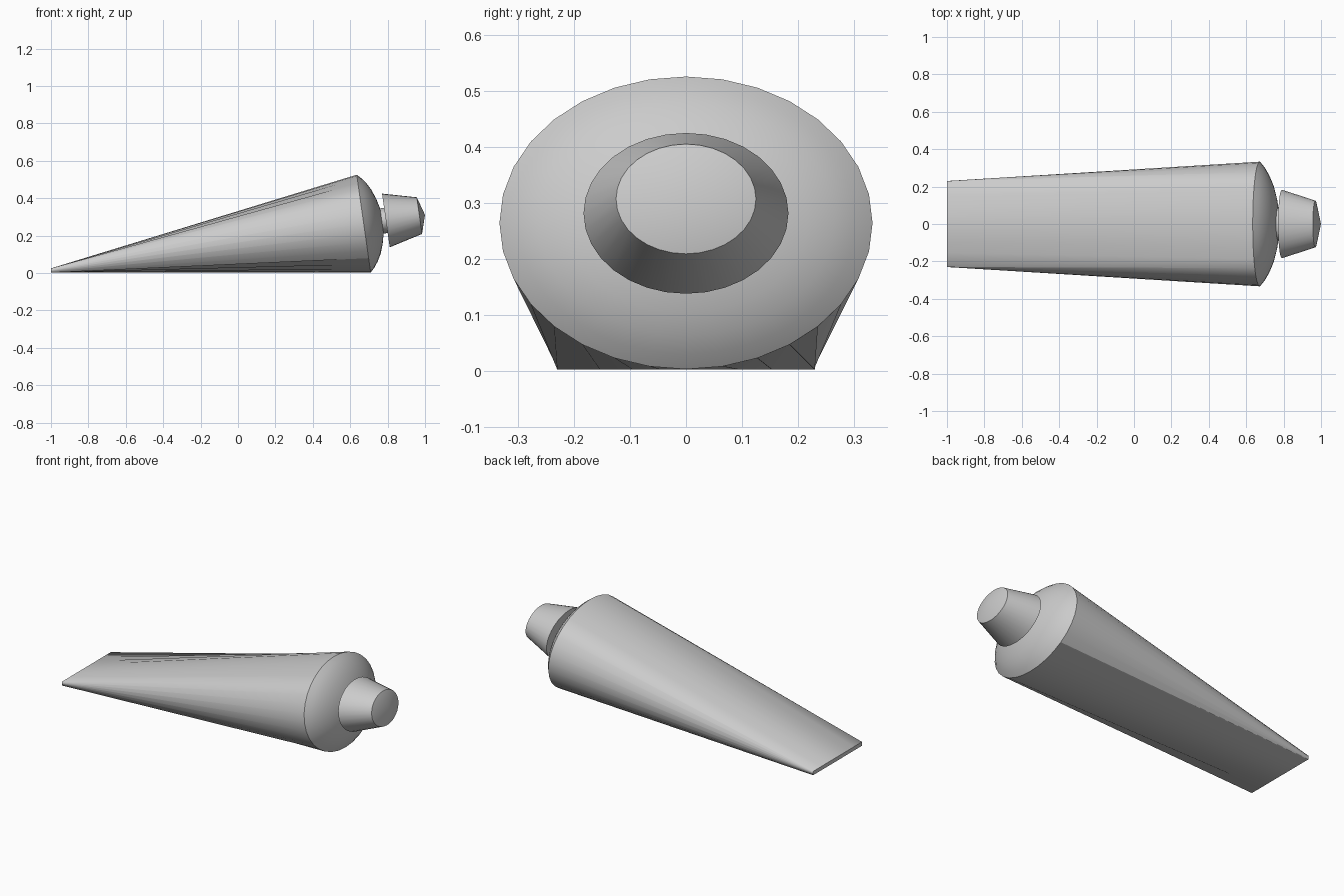
import bpy, bmesh
from math import sin, cos, pi, radians, hypot
from mathutils import Vector

if "Cube" in bpy.data.objects:
    bpy.data.objects.remove(bpy.data.objects["Cube"])

SIDES = 32
WIDE = 1.262                                # tube section is wider than tall
RIM = Vector((0.672, 0, 0.264))             # centre of the shoulder rim
AXIS = Vector((0.99, 0, 0.142)).normalized()
UP = Vector((-AXIS.z, 0, AXIS.x))
SIDE = Vector((0, 1, 0))
ANGLES = [2 * pi * i / SIDES for i in range(SIDES)]


def ring(t, r):
    """Oval section at distance t along the tilted axis."""
    return [RIM + AXIS * t + SIDE * (r * WIDE * sin(a)) + UP * (r * cos(a))
            for a in ANGLES]


def flat_end(x, half_width, z0, z1):
    """Thin rectangle with points matching those of an oval section."""
    pts = []
    for a in ANGLES:
        m = max(abs(sin(a)), abs(cos(a)))
        pts.append(Vector((x, half_width * sin(a) / m,
                           (z0 + z1) / 2 + (z1 - z0) / 2 * cos(a) / m)))
    return pts


def loft(name, rings, apex=None):
    bm = bmesh.new()
    loops = [[bm.verts.new(p) for p in r] for r in rings]
    for a, b in zip(loops, loops[1:]):
        for i in range(SIDES):
            j = (i + 1) % SIDES
            bm.faces.new((a[i], a[j], b[j], b[i]))
    bm.faces.new(loops[0])
    if apex is None:
        bm.faces.new(loops[-1])
    else:
        tip = bm.verts.new(apex)
        for i in range(SIDES):
            bm.faces.new((loops[-1][i], loops[-1][(i + 1) % SIDES], tip))
    bmesh.ops.recalc_face_normals(bm, faces=bm.faces)
    mesh = bpy.data.meshes.new(name)
    bm.to_mesh(mesh)
    bm.free()
    obj = bpy.data.objects.new(name, mesh)
    bpy.context.collection.objects.link(obj)
    bpy.ops.object.select_all(action='DESELECT')
    obj.select_set(True)
    bpy.context.view_layer.objects.active = obj
    bpy.ops.object.shade_smooth_by_angle(angle=radians(32))
    return obj


# Tube: crimped tail, full rim, domed shoulder and neck
shoulder = [(0, 0.264), (0.024, 0.24), (0.046, 0.21), (0.067, 0.172),
            (0.085, 0.122), (0.098, 0.068)]
loft("tube_body", [flat_end(-1, 0.23, 0.002, 0.025)]
     + [ring(t, r) for t, r in shoulder] + [ring(0.125, 0.068)])

# Tapered screw cap with a shallow pointed end
loft("cap", [ring(0.12, 0.145), ring(0.301, 0.099)], RIM + AXIS * 0.331)
